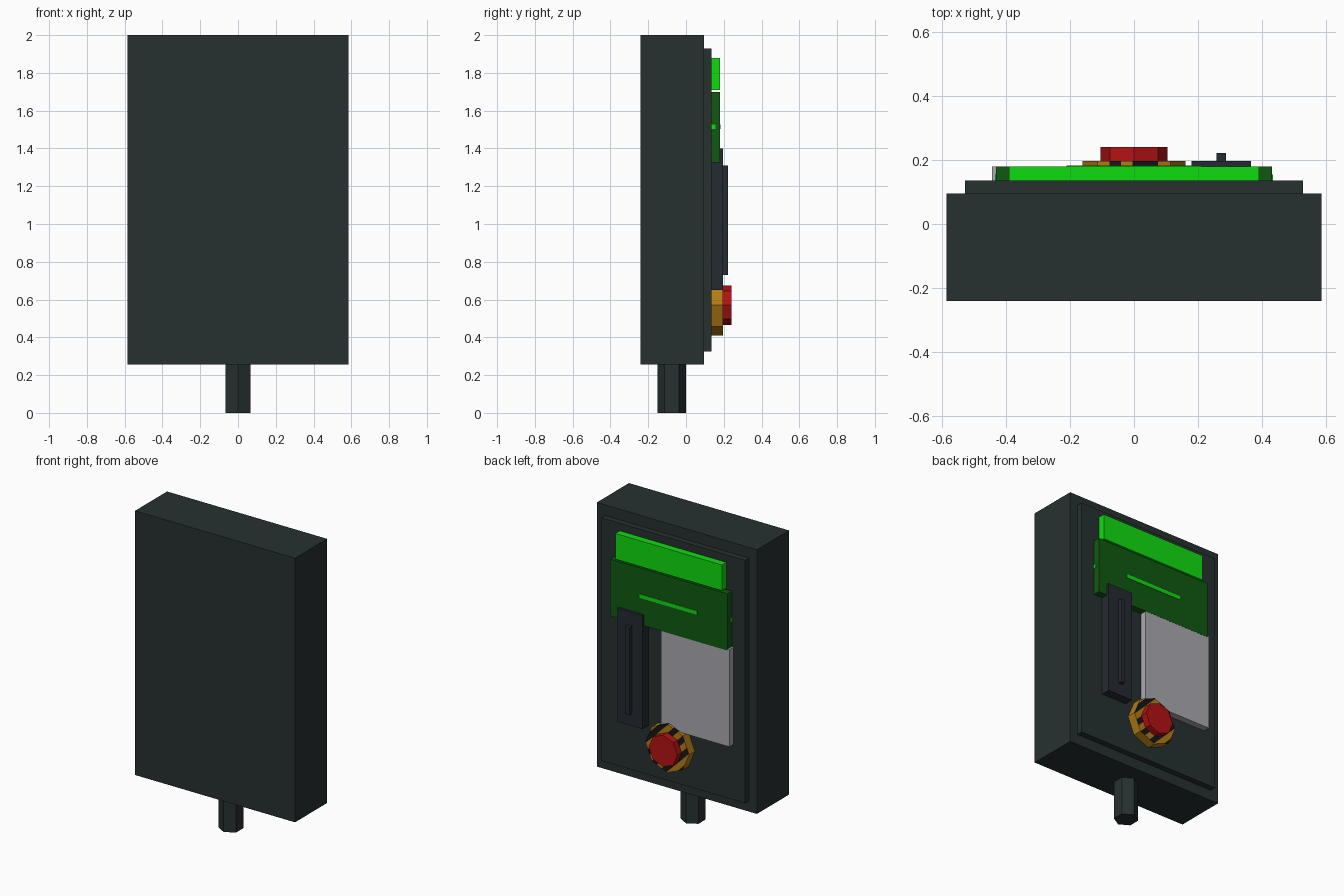
import bpy, bmesh, math
from mathutils import Vector

if "Cube" in bpy.data.objects:
    bpy.data.objects.remove(bpy.data.objects["Cube"])


def mat(name, r, g, b):
    m = bpy.data.materials.new(name)
    m.diffuse_color = (r, g, b, 1)
    m.use_nodes = True
    m.node_tree.nodes["Principled BSDF"].inputs["Base Color"].default_value = m.diffuse_color
    return m


CASING = mat("dark casing", 0.020, 0.030, 0.030)
SLATE = mat("slate", 0.018, 0.024, 0.032)
BRIGHT = mat("bright green", 0.005, 0.72, 0.005)
GREEN = mat("dark green", 0.005, 0.10, 0.006)
GREY = mat("light grey", 0.40, 0.40, 0.44)
GOLD = mat("gold", 0.45, 0.20, 0.008)
RED = mat("red", 0.46, 0.006, 0.007)
BLACK = mat("black", 0.008, 0.008, 0.008)


def finish(name, bm, *mats):
    bmesh.ops.recalc_face_normals(bm, faces=bm.faces)
    me = bpy.data.meshes.new(name)
    bm.to_mesh(me)
    bm.free()
    for m in mats:
        me.materials.append(m)
    ob = bpy.data.objects.new(name, me)
    bpy.context.collection.objects.link(ob)
    return ob


def box(name, m, x, y, z):
    """Box from (min, max) ranges."""
    bm = bmesh.new()
    bmesh.ops.create_cube(bm, size=1)
    for v in bm.verts:
        v.co = [a + (b - a) * (c + 0.5) for (a, b), c in zip((x, y, z), v.co)]
    return finish(name, bm, m)


def prism(sides, r, start, end, centre, axis):
    """Upright or back-facing prism with its first corner on an axis."""
    bm = bmesh.new()
    ring = []
    for i in range(sides):
        a = math.pi / 2 + 2 * math.pi * i / sides
        u, w = r * math.cos(a), r * math.sin(a)
        p = (u, start, centre + w) if axis == 'Y' else (u, centre + w, start)
        ring.append(bm.verts.new(p))
    f = bm.faces.new(ring)
    ext = bmesh.ops.extrude_face_region(bm, geom=[f])["geom"]
    d = Vector((0, end - start, 0)) if axis == 'Y' else Vector((0, 0, end - start))
    for v in ext:
        if isinstance(v, bmesh.types.BMVert):
            v.co += d
    if len(bm.faces) == sides + 1:      # keep the start cap closed
        bm.faces.new(ring)
    return bm


# casing, raised panel and mounting post
box("casing", CASING, (-0.585, 0.585), (-0.24, 0.095), (0.255, 2.0))
box("raised_panel", CASING, (-0.527, 0.527), (0.09, 0.135), (0.325, 1.93))
finish("mounting_post", prism(6, 0.075, 0, 0.26, -0.075, 'Z'), CASING)

# display at the top
box("bright_strip", BRIGHT, (-0.39, 0.39), (0.13, 0.18), (1.71, 1.88))
box("green_screen", GREEN, (-0.43, 0.43), (0.13, 0.18), (1.325, 1.70))
box("screen_line", BRIGHT, (-0.21, 0.21), (0.175, 0.183), (1.503, 1.528))
for s, side in ((-1, "left"), (1, "right")):
    box(side + "_screen_light", BRIGHT, sorted((s * 0.42, s * 0.433)),
        (0.135, 0.155), (1.503, 1.528))

# grey plate and slotted reader
box("grey_plate", GREY, (-0.443, 0.058), (0.13, 0.179), (0.692, 1.335))
box("reader_base", SLATE, (0.18, 0.365), (0.13, 0.196), (0.65, 1.40))
box("reader_rail", SLATE, (0.257, 0.287), (0.19, 0.222), (0.73, 1.31))

# striped button collar: slice diagonally, colour alternate bands
bm = prism(8, 0.16, 0.13, 0.196, 0.57, 'Y')
n = Vector((1, 0, 1)).normalized()
c = Vector((0, 0, 0.57))
STEP = 0.036
for i in range(-5, 6):
    bmesh.ops.bisect_plane(bm, geom=bm.verts[:] + bm.edges[:] + bm.faces[:],
                           plane_co=c + n * STEP * i, plane_no=n)
bmesh.ops.recalc_face_normals(bm, faces=bm.faces)
for f in bm.faces:
    if f.normal.y > 0.9 or f.normal.z > 0.8:
        band = math.floor((f.calc_center_median() - c).dot(n) / STEP)
        f.material_index = band % 2
finish("button_collar", bm, GOLD, BLACK)
finish("push_button", prism(8, 0.105, 0.19, 0.24, 0.57, 'Y'), RED)
